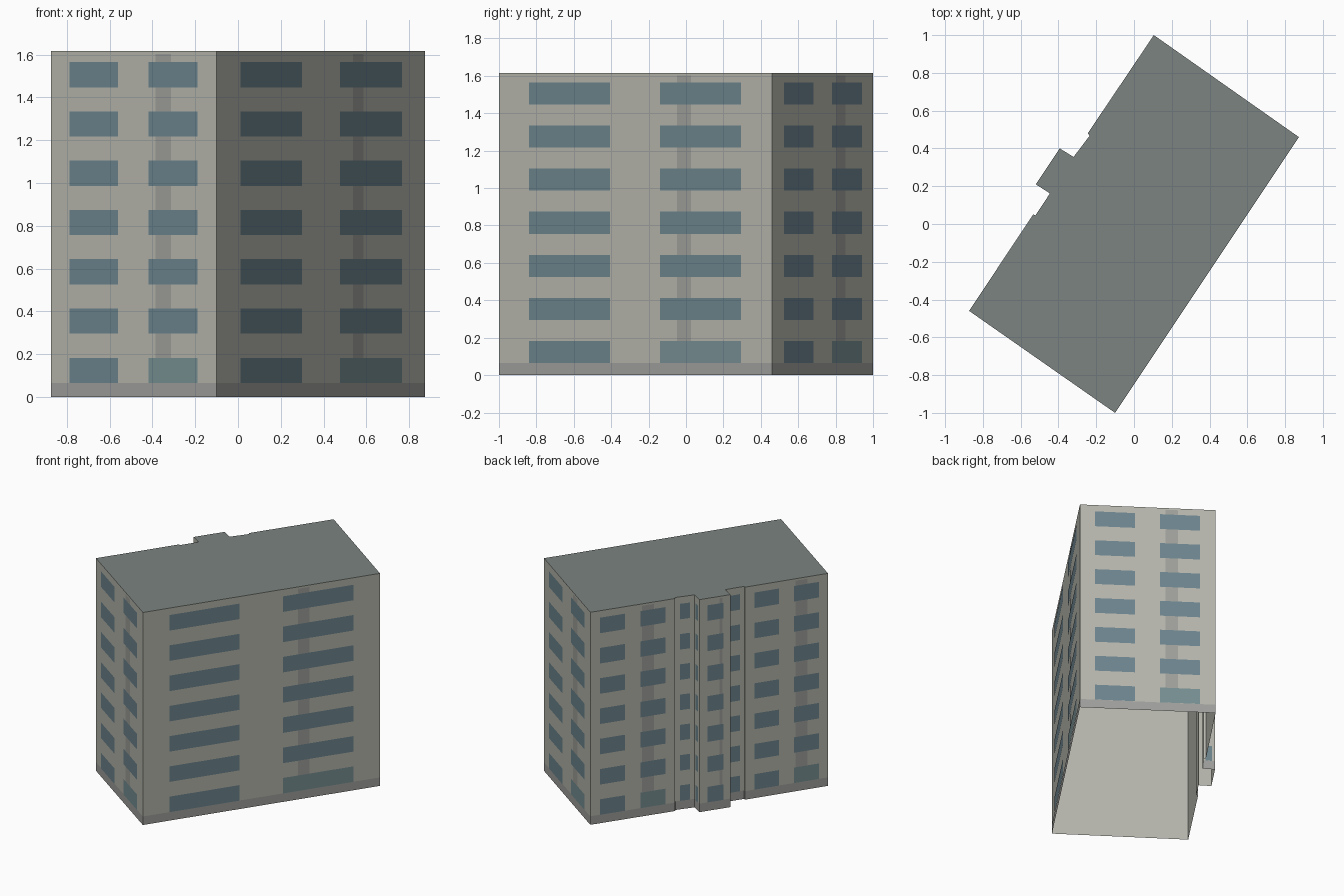
import bpy
from mathutils import Vector

if "Cube" in bpy.data.objects:
    bpy.data.objects.remove(bpy.data.objects["Cube"])

H = 1.616          # building height
FLOORS = 7
PITCH = 0.2302     # floor to floor
SILL, WIN_H = 0.065, 0.118
BASE_H = 0.065

# footprint, counter-clockwise from the left corner
PLAN = [(-0.873, -0.46), (-0.10, -1.0), (0.873, 0.46), (0.105, 1.0),
        (-0.245, 0.48), (-0.235, 0.467), (-0.32, 0.355), (-0.393, 0.40),
        (-0.52, 0.21), (-0.445, 0.162), (-0.522, 0.045), (-0.533, 0.052)]


def material(name, rgb):
    m = bpy.data.materials.new(name)
    m.diffuse_color = (*rgb, 1)
    m.use_nodes = True
    m.node_tree.nodes["Principled BSDF"].inputs["Base Color"].default_value = m.diffuse_color
    return m


def build(name, quads, mat):
    """Make one object from a list of separate polygons."""
    verts, faces = [], []
    for q in quads:
        faces.append(range(len(verts), len(verts) + len(q)))
        verts += q
    me = bpy.data.meshes.new(name)
    me.from_pydata(verts, [], [list(f) for f in faces])
    me.materials.append(mat)
    ob = bpy.data.objects.new(name, me)
    bpy.context.collection.objects.link(ob)
    return ob


def panel(a, b, f0, f1, z0, z1, off=0.0):
    """Upright rectangle on wall a-b between fractions f0 and f1."""
    a, b = Vector((*a, 0)), Vector((*b, 0))
    d = (b - a).normalized()
    n = Vector((d.y, -d.x, 0)) * off
    p, q = a.lerp(b, f0) + n, a.lerp(b, f1) + n
    return [(p.x, p.y, z0), (q.x, q.y, z0), (q.x, q.y, z1), (p.x, p.y, z1)]


walls, bases, windows, strips, doors = [], [], [], [], []
for i, a in enumerate(PLAN):
    b = PLAN[(i + 1) % len(PLAN)]
    length = (Vector(b) - Vector(a)).length
    walls.append(panel(a, b, 0, 1, 0, H))
    bases.append(panel(a, b, 0, 1, 0, BASE_H, 0.001))
    if length < 0.05:          # tiny steps carry no windows
        continue
    wide = length > 0.4
    columns = [(0.112, 0.407), (0.59, 0.887)] if wide else [(0.25, 0.77)]
    for c, (f0, f1) in enumerate(columns):
        for k in range(FLOORS):
            z = SILL + k * PITCH
            target = doors if (c == 1 and k == 0) else windows
            target.append(panel(a, b, f0, f1, z, z + WIN_H, 0.003))
    # vertical service strip behind the second window column
    if length > 0.2:
        centre = 0.678 if wide else 0.69
        half = 0.044 / length if wide else 0.05
        strips.append(panel(a, b, centre - half, centre + half, BASE_H, 1.602, 0.0015))

build("walls", walls, material("wall", (0.46, 0.46, 0.41)))
build("roof", [[(x, y, H) for x, y in PLAN]], material("roof", (0.20, 0.23, 0.22)))
build("base_band", bases, material("base", (0.34, 0.34, 0.33)))
build("windows", windows, material("glass", (0.15, 0.23, 0.265)))
build("entrances", doors, material("entrance", (0.18, 0.27, 0.285)))
build("wall_strips", strips, material("strip", (0.34, 0.345, 0.32)))
